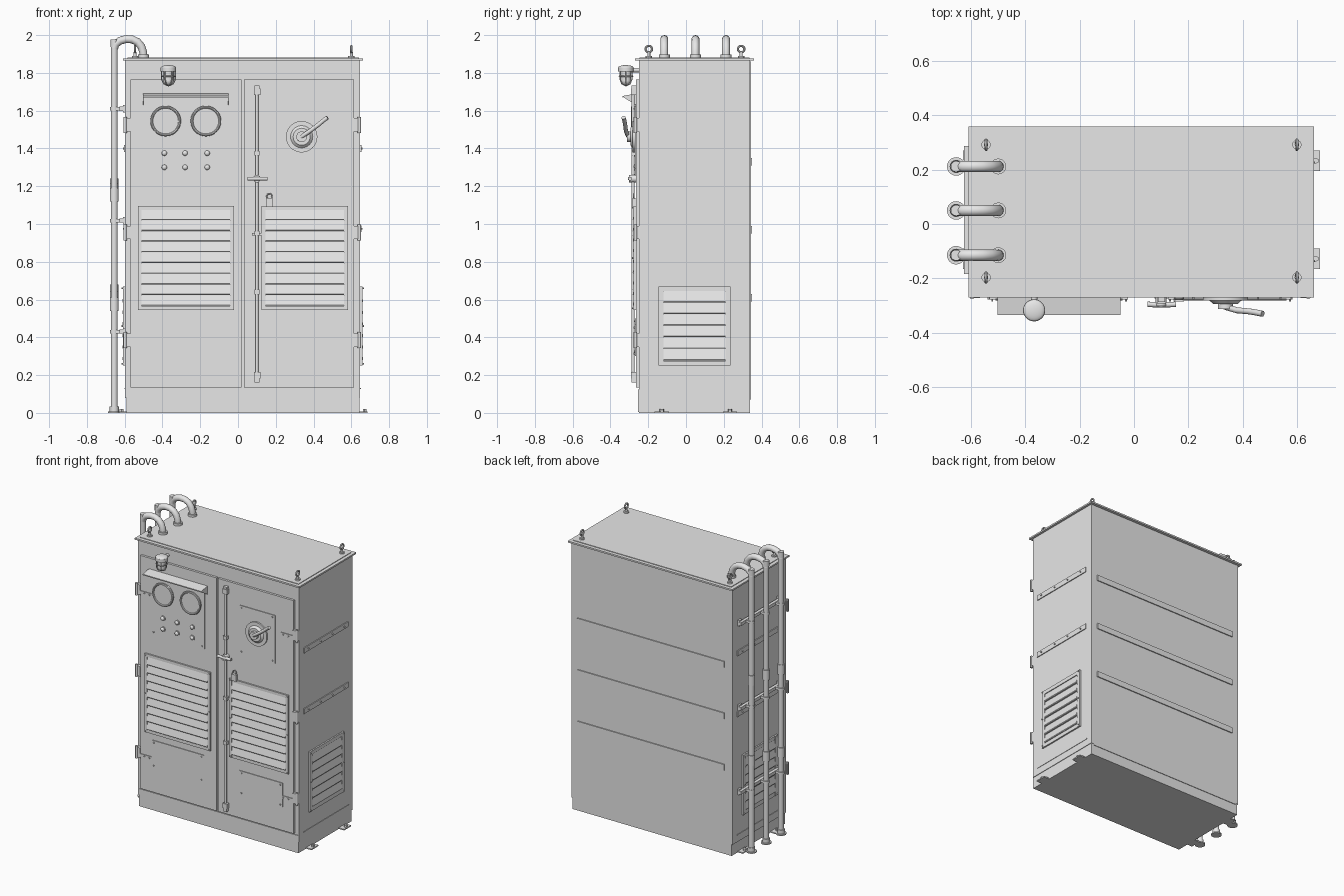
import bpy, bmesh, math
from mathutils import Matrix, Vector

if "Cube" in bpy.data.objects:
    bpy.data.objects.remove(bpy.data.objects["Cube"])

grey = bpy.data.materials.new("cabinet_grey")
grey.diffuse_color = (0.8, 0.8, 0.8, 1)
grey.use_nodes = True
grey.node_tree.nodes["Principled BSDF"].inputs["Base Color"].default_value = grey.diffuse_color
RIGHT = Matrix.Translation((0.647, 0, 0)) @ Matrix.Rotation(math.pi / 2, 4, 'Z')
LEFT = Matrix.Translation((-0.597, 0, 0)) @ Matrix.Rotation(-math.pi / 2, 4, 'Z')
FRONT = Matrix.Translation((0, -0.266, 0))
AX = {'x': Matrix.Rotation(math.pi / 2, 4, 'Y'), 'y': Matrix.Rotation(math.pi / 2, 4, 'X'), 'z': Matrix()}


def finish(name, bm, mat=Matrix(), smooth=False):
    bmesh.ops.recalc_face_normals(bm, faces=bm.faces)
    me = bpy.data.meshes.new(name)
    bm.to_mesh(me)
    bm.free()
    me.transform(mat)
    me.materials.append(grey)
    ob = bpy.data.objects.new(name, me)
    bpy.context.collection.objects.link(ob)
    if smooth:
        bpy.ops.object.select_all(action='DESELECT')
        ob.select_set(True)
        bpy.context.view_layer.objects.active = ob
        bpy.ops.object.shade_smooth_by_angle(angle=math.radians(40))
    return ob


def box(bm, x0, x1, y0, y1, z0, z1):
    m = Matrix.Translation(((x0 + x1) / 2, (y0 + y1) / 2, (z0 + z1) / 2))
    bmesh.ops.create_cube(bm, size=1, matrix=m @ Matrix.Diagonal((x1 - x0, y1 - y0, z1 - z0, 1)))


def cyl(bm, c, r, d, axis='z', n=24, r2=None):
    bmesh.ops.create_cone(bm, cap_ends=True, segments=n, radius1=r, radius2=r if r2 is None else r2,
                          depth=d, matrix=Matrix.Translation(c) @ AX[axis])


def ball(bm, c, r, squash=(1, 1, 1)):
    bmesh.ops.create_uvsphere(bm, u_segments=20, v_segments=12, radius=r,
                              matrix=Matrix.Translation(c) @ Matrix.Diagonal((*squash, 1)))


def prism(bm, profile, x0, x1):
    # extrude a (y, z) profile along x
    a = [bm.verts.new((x0, y, z)) for y, z in profile]
    b = [bm.verts.new((x1, y, z)) for y, z in profile]
    bm.faces.new(a)
    bm.faces.new(b)
    for i in range(len(a)):
        j = (i + 1) % len(a)
        bm.faces.new((a[i], a[j], b[j], b[i]))


def tube(bm, pts, r, n=14, closed=False):
    # sweep a circle along a path
    pts = [Vector(p) for p in pts]
    rings, side, k = [], None, len(pts)
    for i, p in enumerate(pts):
        nxt, prv = (pts[(i + 1) % k], pts[i - 1]) if closed else (pts[min(i + 1, k - 1)], pts[max(i - 1, 0)])
        t = (nxt - prv).normalized()
        if side is None:
            side = t.orthogonal()
        side = (side - t * side.dot(t)).normalized()
        up = t.cross(side)
        rings.append([bm.verts.new(p + r * (side * math.cos(2 * math.pi * j / n) + up * math.sin(2 * math.pi * j / n)))
                      for j in range(n)])
    for i in range(k if closed else k - 1):
        a, b = rings[i], rings[(i + 1) % k]
        for j in range(n):
            bm.faces.new((a[j], a[(j + 1) % n], b[(j + 1) % n], b[j]))
    if not closed:
        bm.faces.new(rings[0])
        bm.faces.new(rings[-1])


def ring(bm, c, R, r, axis, n=28):
    pts = [Vector(c) + AX[axis] @ Vector((R * math.cos(2 * math.pi * i / n), R * math.sin(2 * math.pi * i / n), 0))
           for i in range(n)]
    tube(bm, pts, r, 8, True)


def bolts(bm, xs, zs, y=0.0, r=0.005):
    for x in xs:
        for z in zs:
            cyl(bm, (x, y - 0.003, z), r, 0.008, 'y', 6)


def louver(name, x0, x1, z0, z1, count, mat, edge=0.02):
    # framed vent with sloping slats, facing local -y
    bm = bmesh.new()
    for a, b in ((x0, x0 + edge), (x1 - edge, x1)):
        box(bm, a, b, -0.012, 0.001, z0, z1)
    for a, b in ((z0, z0 + edge), (z1 - edge, z1)):
        box(bm, x0, x1, -0.010, 0.001, a, b)
    p = (z1 - z0 - 2 * edge) / count
    for i in range(count):
        z = z0 + edge + i * p
        prism(bm, [(0.001, z + p), (-0.004, z + p), (-0.016, z + 0.12 * p), (-0.013, z + 0.04 * p), (0.001, z + 0.1 * p)],
              x0 + edge, x1 - edge)
    bolts(bm, (x0 + 0.008, x1 - 0.008), (z0 + 0.01, (z0 + z1) / 2, z1 - 0.01), -0.012, 0.004)
    finish(name, bm, mat)


# cabinet shell, plinth, back panel
bm = bmesh.new()
box(bm, -0.597, 0.647, -0.25, 0.34, 0.08, 1.866)
box(bm, -0.59, 0.643, -0.25, 0.338, 0.0, 0.08)
finish("cabinet_body", bm)
bm = bmesh.new()
box(bm, -0.588, 0.641, -0.255, -0.249, 0.005, 0.125)
finish("plinth_front", bm)
bm = bmesh.new()
box(bm, -0.575, 0.625, 0.339, 0.343, 0.07, 1.86)
finish("back_panel", bm)
bm = bmesh.new()
for z in (1.33, 0.97, 0.61):
    box(bm, -0.54, 0.60, 0.342, 0.350, z - 0.02, z + 0.02)
finish("back_rails", bm)

# roof
bm = bmesh.new()
box(bm, -0.61, 0.663, -0.27, 0.36, 1.866, 1.877)
box(bm, -0.585, 0.64, -0.245, 0.336, 1.876, 1.881)
finish("roof_plate", bm)
bm = bmesh.new()
for x in (-0.545, 0.6):
    for y in (-0.197, 0.292):
        cyl(bm, (x, y, 1.885), 0.017, 0.01)
        cyl(bm, (x, y, 1.897), 0.008, 0.025)
        ring(bm, (x, y, 1.926), 0.017, 0.006, 'x')
finish("lifting_eyes", bm, smooth=True)

# doors, hinges and straps
bm = bmesh.new()
box(bm, -0.57, 0.019, -0.266, -0.249, 0.135, 1.765)
finish("left_door", bm)
bm = bmesh.new()
box(bm, 0.031, 0.615, -0.266, -0.249, 0.135, 1.765)
finish("right_door", bm)
bm = bmesh.new()
for z in (1.525, 0.955, 0.385):
    for x, s in ((-0.585, 1), (0.63, -1)):
        box(bm, x - 0.017, x + 0.017, -0.272, -0.249, z - 0.035, z + 0.035)
        cyl(bm, (x - s * 0.012, -0.268, z), 0.009, 0.085, n=12)
        if z != 0.955:
            a, b = sorted((x, x + s * 0.11))
            box(bm, a, b, -0.271, -0.265, z - 0.028, z - 0.004)
            bolts(bm, (x + s * 0.05, x + s * 0.09), (z - 0.016,), -0.271)
finish("door_hinges", bm, smooth=True)

# vents
louver("left_door_vent", -0.53, -0.022, 0.545, 1.095, 9, FRONT)
louver("right_door_vent", 0.125, 0.582, 0.545, 1.095, 9, FRONT)
louver("right_side_vent", -0.145, 0.235, 0.25, 0.67, 6, RIGHT, 0.026)
louver("left_side_vent", -0.235, 0.145, 0.25, 0.67, 6, LEFT, 0.026)

# side rails and lower seams
for name, mat, s in (("right_side_rails", RIGHT, 1), ("left_side_rails", LEFT, -1)):
    bm = bmesh.new()
    a, b = sorted((s * -0.2, s * 0.288))
    for z in (1.4, 0.975):
        box(bm, a, b, -0.006, 0.001, z - 0.018, z + 0.018)
        bolts(bm, [s * y for y in (-0.155, -0.02, 0.11, 0.24)], (z,), -0.006)
    box(bm, a, b + 0.01, -0.003, 0.001, 0.127, 0.132)
    finish(name, bm, mat)

# thin bolted plates on the doors
for name, x0, x1, z0, z1 in (("instrument_panel", -0.48, -0.07, 1.245, 1.66), ("switch_plate", 0.2, 0.475, 1.29, 1.625),
                             ("left_name_plate", -0.48, -0.075, 0.31, 0.5), ("right_name_plate", 0.2, 0.535, 0.3, 0.468)):
    bm = bmesh.new()
    box(bm, x0, x1, -0.005, 0.001, z0, z1)
    bolts(bm, (x0 + 0.018, x1 - 0.018), (z0 + 0.015, z1 - 0.015), -0.005)
    finish(name, bm, FRONT)

# rain hood above the instruments
bm = bmesh.new()
prism(bm, [(0.001, 1.69), (-0.069, 1.678), (-0.069, 1.671), (0.001, 1.683)], -0.503, -0.05)
for x in (-0.503, -0.054):
    prism(bm, [(0.001, 1.685), (-0.069, 1.673), (0.001, 1.63)], x, x + 0.004)
box(bm, -0.503, -0.05, -0.006, 0.001, 1.655, 1.685)
finish("instrument_hood", bm, FRONT)

# gauges and buttons
bm = bmesh.new()
for x in (-0.383, -0.17):
    cyl(bm, (x, -0.009, 1.545), 0.076, 0.018, 'y', 40)
    ring(bm, (x, -0.018, 1.545), 0.074, 0.007, 'y', 40)
finish("gauges", bm, FRONT, True)
bm = bmesh.new()
for x in (-0.39, -0.28, -0.163):
    for z in (1.375, 1.3):
        cyl(bm, (x, -0.007, z), 0.018, 0.008, 'y')
        ball(bm, (x, -0.011, z), 0.014, (1, 0.8, 1))
finish("push_buttons", bm, FRONT, True)

# rotary switch with bent lever
bm = bmesh.new()
cyl(bm, (0.337, -0.01, 1.462), 0.083, 0.012, 'y', 40)
cyl(bm, (0.337, -0.022, 1.462), 0.06, 0.014, 'y', 32, 0.045)
cyl(bm, (0.337, -0.032, 1.462), 0.028, 0.03, 'y')
tube(bm, [(0.315, -0.03, 1.45), (0.345, -0.042, 1.468), (0.38, -0.052, 1.492), (0.425, -0.056, 1.525),
          (0.455, -0.061, 1.55), (0.474, -0.065, 1.564)], 0.011)
finish("rotary_switch", bm, FRONT, True)

# locking rod with guides and handle
bm = bmesh.new()
cyl(bm, (0.1, -0.014, 0.955), 0.008, 1.52, n=12)
for z in (1.70, 0.2):
    box(bm, 0.084, 0.118, -0.026, 0.001, z - 0.017, z + 0.017)
for z in (1.71, 0.182):
    box(bm, 0.088, 0.114, -0.022, 0.001, z - 0.022, z + 0.022)
for z in (1.375, 0.95, 0.64):
    box(bm, 0.087, 0.114, -0.023, 0.001, z - 0.012, z + 0.012)
box(bm, 0.075, 0.128, -0.008, 0.001, 0.94, 0.952)
cyl(bm, (0.1, -0.018, 1.24), 0.02, 0.036, 'y')
tube(bm, [(0.05, -0.03, 1.24), (0.1, -0.032, 1.24), (0.155, -0.03, 1.24)], 0.01)
finish("locking_rod", bm, FRONT, True)
bm = bmesh.new()
box(bm, 0.148, 0.184, -0.02, 0.001, 1.09, 1.135)
tube(bm, [(0.166 + 0.013 * math.cos(a), -0.01, 1.147 + 0.014 * math.sin(a))
          for a in [math.pi * i / 10 for i in range(-2, 13)]], 0.004, 8)
finish("padlock", bm, FRONT, True)

# caged warning lamp
bm = bmesh.new()
x, y = -0.368, -0.318
cyl(bm, (x, y, 1.818), 0.041, 0.022, n=28)
ball(bm, (x, y, 1.829), 0.04, (1, 1, 0.3))
cyl(bm, (x, y, 1.783), 0.028, 0.05)
ball(bm, (x, y, 1.76), 0.028)
for k in range(6):
    c, s = math.cos(k * math.pi / 3), math.sin(k * math.pi / 3)
    tube(bm, [(x + r * c, y + r * s, z) for r, z in ((0.036, 1.81), (0.036, 1.765), (0.025, 1.742), (0.0, 1.731))], 0.003, 6)
ring(bm, (x, y, 1.782), 0.036, 0.003, 'z')
cyl(bm, (x, -0.275, 1.815), 0.012, 0.06, 'y')
finish("warning_lamp", bm, smooth=True)

# cable conduits with sleeves, flanges and roof bends
for k, y in enumerate((-0.115, 0.05, 0.212)):
    bm = bmesh.new()
    px = -0.655
    cyl(bm, (px, y, 0.975), 0.018, 1.95)
    tube(bm, [(px, y, 1.93), (-0.648, y, 1.952), (-0.625, y, 1.97), (-0.592, y, 1.979), (-0.56, y, 1.977), (-0.532, y, 1.964),
              (-0.512, y, 1.94), (-0.502, y, 1.91), (-0.5, y, 1.88)], 0.021)
    cyl(bm, (px, y, 1.957), 0.02, 0.04)
    cyl(bm, (-0.5, y, 1.888), 0.029, 0.018)
    cyl(bm, (px, y, 0.004), 0.034, 0.008)
    cyl(bm, (px, y, 0.02), 0.024, 0.03)
    for z in (1.155 + 0.025 * k, 0.575 + 0.035 * k):
        cyl(bm, (px, y, z), 0.0235, 0.07)
    for z in (1.61, 1.018, 0.43):
        cyl(bm, (px, y, z), 0.022, 0.018)
        box(bm, -0.65, -0.615, y - 0.02, y + 0.02, z - 0.009, z + 0.009)
    finish("conduit_%d" % (k + 1), bm, smooth=True)
bm = bmesh.new()
for z in (1.61, 1.018, 0.43):
    box(bm, -0.627, -0.606, -0.185, 0.287, z - 0.011, z + 0.011)
    for y in (-0.165, 0.267):
        box(bm, -0.61, -0.596, y - 0.015, y + 0.015, z - 0.02, z + 0.02)
finish("conduit_rails", bm)

# anchor feet
bm = bmesh.new()
for y in (-0.128, 0.233):
    for x0, x1, bx in ((0.63, 0.685, 0.67), (-0.63, -0.58, -0.617)):
        box(bm, x0, x1, y - 0.038, y + 0.038, 0, 0.008)
        cyl(bm, (bx, y, 0.014), 0.011, 0.014, n=6)
finish("anchor_feet", bm)
